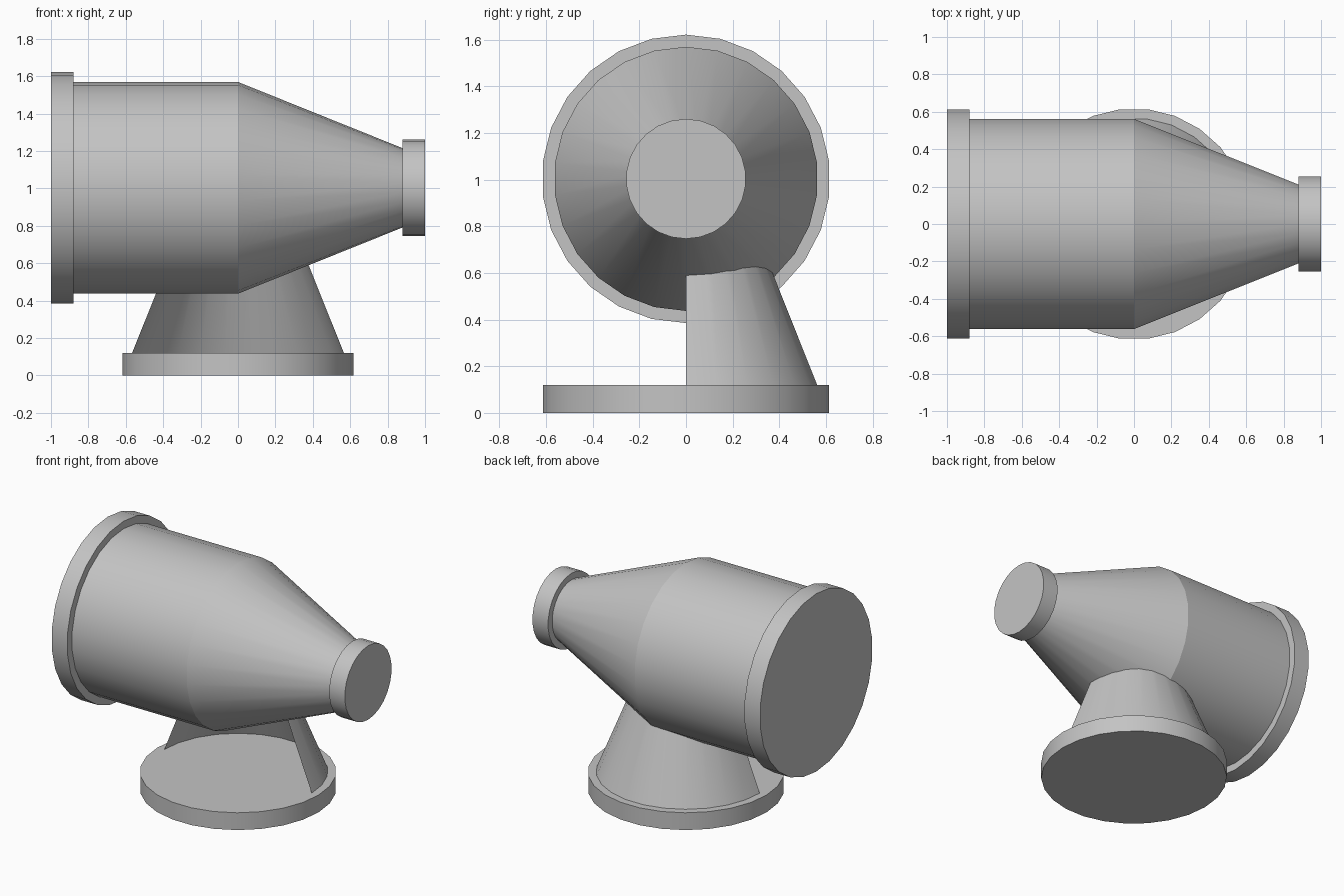
import bpy
import bmesh
from math import cos, sin, tau, pi, radians
from mathutils import Vector

SIDES = 26          # facets in a full turn
AXIS_Z = 1.003      # height of the horizontal axis

cube = bpy.data.objects.get("Cube")
if cube:
    bpy.data.objects.remove(cube, do_unlink=True)

GREY = (0.55, 0.55, 0.55, 1.0)
grey = bpy.data.materials.new("plain grey")
grey.use_nodes = True
grey.diffuse_color = GREY
grey.node_tree.nodes["Principled BSDF"].inputs["Base Color"].default_value = GREY


def along_x(a, r, t):
    """Point on a ring around the horizontal axis."""
    return Vector((a, r * sin(t), AXIS_Z + r * cos(t)))


def along_z(a, r, t):
    """Point on a ring around the vertical axis."""
    return Vector((r * cos(t), r * sin(t), a))


def tube(name, place, start, end, r_start, r_end, capped=False, half=False):
    """Straight or tapered tube; capped makes a disc, half keeps the back side."""
    bm = bmesh.new()
    count = SIDES // 2 + 1 if half else SIDES
    rings = [[bm.verts.new(place(a, r, tau * k / SIDES)) for k in range(count)]
             for a, r in ((start, r_start), (end, r_end))]
    low, high = rings
    for k in range(count - 1 if half else count):
        n = (k + 1) % count
        bm.faces.new((low[k], low[n], high[n], high[k]))
    if capped:
        bm.faces.new(low[::-1])
        bm.faces.new(high)
    # rings around x run the other way round
    if place is along_x:
        bmesh.ops.reverse_faces(bm, faces=bm.faces[:])
    mesh = bpy.data.meshes.new(name)
    bm.to_mesh(mesh)
    bm.free()
    mesh.materials.append(grey)
    obj = bpy.data.objects.new(name, mesh)
    bpy.context.collection.objects.link(obj)
    bpy.ops.object.select_all(action='DESELECT')
    obj.select_set(True)
    bpy.context.view_layer.objects.active = obj
    bpy.ops.object.shade_smooth_by_angle(angle=radians(30))
    return obj


# Horizontal body with its two end flanges
tube("large_flange", along_x, -1.0, -0.88, 0.618, 0.618, capped=True)
tube("main_barrel", along_x, -0.88, 0.0, 0.566, 0.566)
tube("reducer_cone", along_x, 0.0, 0.88, 0.566, 0.212)
tube("small_flange", along_x, 0.88, 1.0, 0.257, 0.257, capped=True)

# Round foot and the open half-cone shell that carries the body
tube("base_flange", along_z, 0.0, 0.12, 0.618, 0.618, capped=True)
tube("half_cone_support", along_z, 0.12, AXIS_Z, 0.566, 0.212, half=True)
